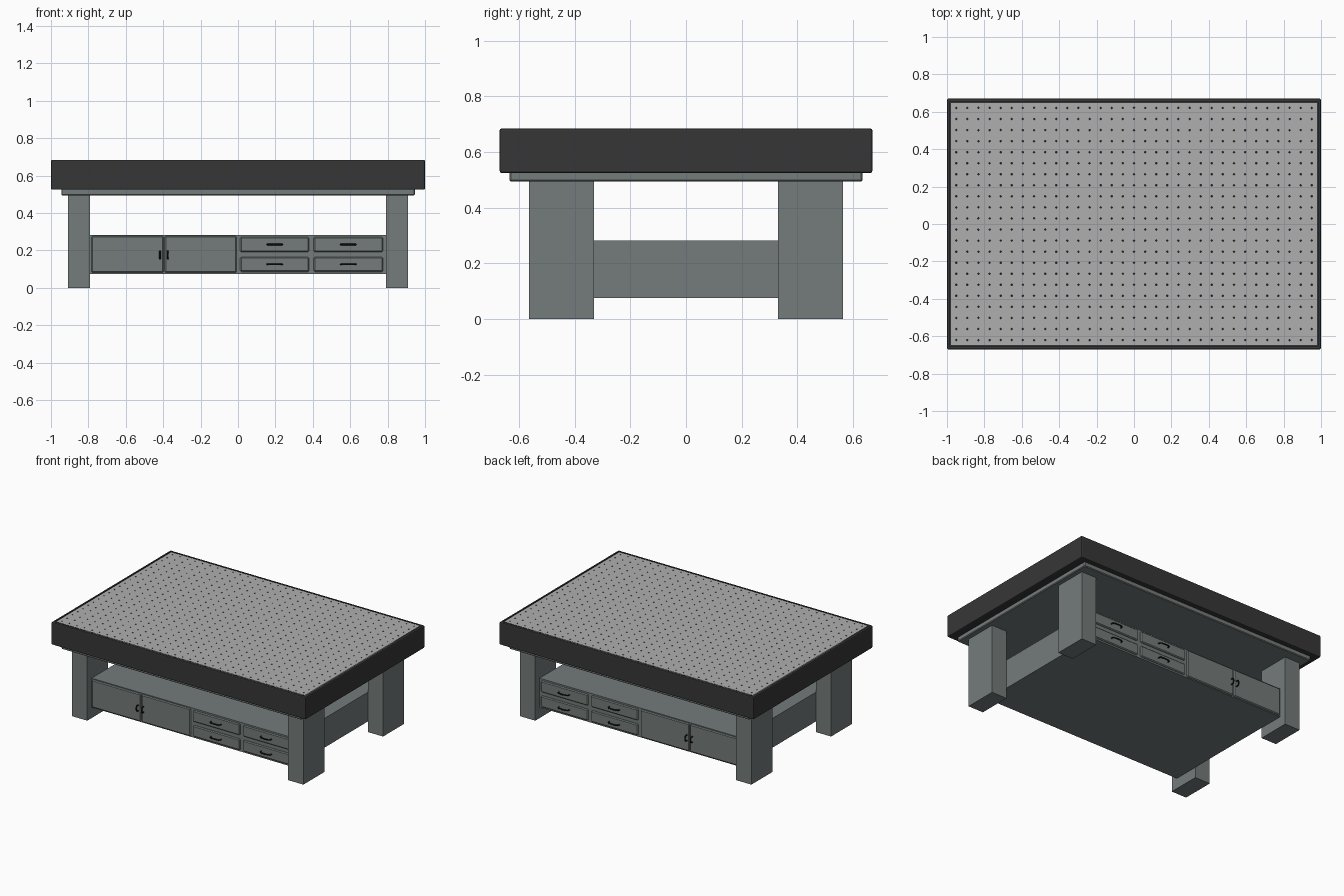
import bpy, bmesh, math
from mathutils import Vector

if "Cube" in bpy.data.objects:
    bpy.data.objects.remove(bpy.data.objects["Cube"])


def material(name, rgb):
    m = bpy.data.materials.new(name)
    m.diffuse_color = (*rgb, 1)
    m.use_nodes = True
    m.node_tree.nodes["Principled BSDF"].inputs["Base Color"].default_value = m.diffuse_color
    return m


GREEN_GREY = material("painted_steel", (0.175, 0.2, 0.197))
DARK = material("dark_trim", (0.037, 0.037, 0.037))
PLATE = material("bare_plate", (0.43, 0.43, 0.43))
BLACK = material("black_handle", (0.012, 0.012, 0.012))


def finish(bm, name, *mats):
    me = bpy.data.meshes.new(name)
    bm.to_mesh(me)
    bm.free()
    ob = bpy.data.objects.new(name, me)
    bpy.context.collection.objects.link(ob)
    for m in mats:
        me.materials.append(m)
    return ob


def box_bm(lo, hi, bevel=0, segments=1):
    bm = bmesh.new()
    bmesh.ops.create_cube(bm, size=1)
    for v in bm.verts:
        v.co = Vector([(a + b) / 2 + c * (b - a) for a, b, c in zip(lo, hi, v.co)])
    if bevel:
        bmesh.ops.bevel(bm, geom=bm.edges[:], offset=bevel, segments=segments,
                        profile=0.5, affect='EDGES')
    return bm


def box(name, lo, hi, mat, bevel=0):
    return finish(box_bm(lo, hi, bevel), name, mat)


def handle(name, x, y, z, half, side, vertical):
    """Bow handle: a thin tube arching out of the front."""
    cu = bpy.data.curves.new(name, 'CURVE')
    cu.dimensions = '3D'
    cu.bevel_depth = 0.0045
    cu.bevel_resolution = 2
    cu.use_fill_caps = True
    sp = cu.splines.new('POLY')
    path = [(-1, 0), (-0.95, 0.013), (-0.75, 0.02), (0, 0.023), (0.75, 0.02), (0.95, 0.013), (1, 0)]
    sp.points.add(len(path) - 1)
    for p, (t, out) in zip(sp.points, path):
        dx, dz = (0, t * half) if vertical else (t * half, 0)
        p.co = (x + dx, y + side * out, z + dz, 1)
    ob = bpy.data.objects.new(name, cu)
    bpy.context.collection.objects.link(ob)
    cu.materials.append(BLACK)


# Table top body: rounded slab with an opening for the plate
TOP = 0.685
bm = box_bm((-1, -0.67, 0.525), (1, 0.67, TOP), 0.007, 2)
top = max(bm.faces, key=lambda f: f.calc_center_median().z)
bmesh.ops.inset_region(bm, faces=[top], thickness=0.013)
bmesh.ops.delete(bm, geom=[top], context='FACES')
finish(bm, "table_top_body", DARK)

# Perforated plate: one tile per hole, each hole an octagonal blind pocket
NX, NY, HX, HY, R, DEPTH = 33, 22, 0.98, 0.65, 0.0045, 0.02
bm = bmesh.new()
cx, cy = HX / NX, HY / NY
ring = [(1, 0), (1, 1), (0, 1), (-1, 1), (-1, 0), (-1, -1), (0, -1), (1, -1)]
for i in range(NX):
    for j in range(NY):
        x, y = -HX + (2 * i + 1) * cx, -HY + (2 * j + 1) * cy
        outer = [bm.verts.new((x + a * cx, y + b * cy, TOP)) for a, b in ring]
        circle = [(x + R * math.cos(k * math.pi / 4), y + R * math.sin(k * math.pi / 4))
                  for k in range(8)]
        lip = [bm.verts.new((*c, TOP)) for c in circle]
        low = [bm.verts.new((*c, TOP - DEPTH)) for c in circle]
        for k in range(8):
            n = (k + 1) % 8
            bm.faces.new((lip[k], outer[k], outer[n], lip[n]))
            bm.faces.new((low[k], lip[k], lip[n], low[n])).material_index = 1
        bm.faces.new(low).material_index = 1
bmesh.ops.remove_doubles(bm, verts=bm.verts[:], dist=0.0002)
finish(bm, "perforated_plate", PLATE, BLACK)

# Support slab under the top
box("support_slab", (-0.945, -0.635, 0.495), (0.945, 0.635, 0.53), GREEN_GREY, 0.005)

# Legs
for sx, xn in ((-1, "left"), (1, "right")):
    for sy, yn in ((-1, "front"), (1, "back")):
        xs, ys = sorted((sx * 0.79, sx * 0.91)), sorted((sy * 0.33, sy * 0.565))
        box(f"{yn}_{xn}_leg", (xs[0], ys[0], 0), (xs[1], ys[1], 0.5), GREEN_GREY)

# Cabinet between the legs, with the same doors and drawers on front and back
F = 0.515
box("cabinet", (-0.79, -F, 0.075), (0.79, F, 0.283), GREEN_GREY)


def front_panel(name, x0, x1, z0, z1, side):
    ys = sorted((side * (F - 0.02), side * (F + 0.01)))
    box(name, (x0, ys[0], z0), (x1, ys[1], z1), GREEN_GREY, 0.006)


for side, sn in ((-1, "front"), (1, "back")):
    face = side * (F + 0.009)
    for n, (x0, x1, hx) in enumerate(((-0.784, -0.398, -0.417), (-0.392, -0.008, -0.375))):
        front_panel(f"{sn}_door_{n}", x0, x1, 0.081, 0.277, side)
        handle(f"{sn}_door_handle_{n}", hx, face, 0.176, 0.02, side, True)
    for c, (x0, x1) in enumerate(((0.012, 0.38), (0.405, 0.775))):
        for r, (z0, z1) in enumerate(((0.086, 0.165), (0.192, 0.272))):
            front_panel(f"{sn}_drawer_{c}_{r}", x0, x1, z0, z1, side)
            handle(f"{sn}_drawer_handle_{c}_{r}", (x0 + x1) / 2, face,
                   (z0 + z1) / 2, 0.04, side, False)
